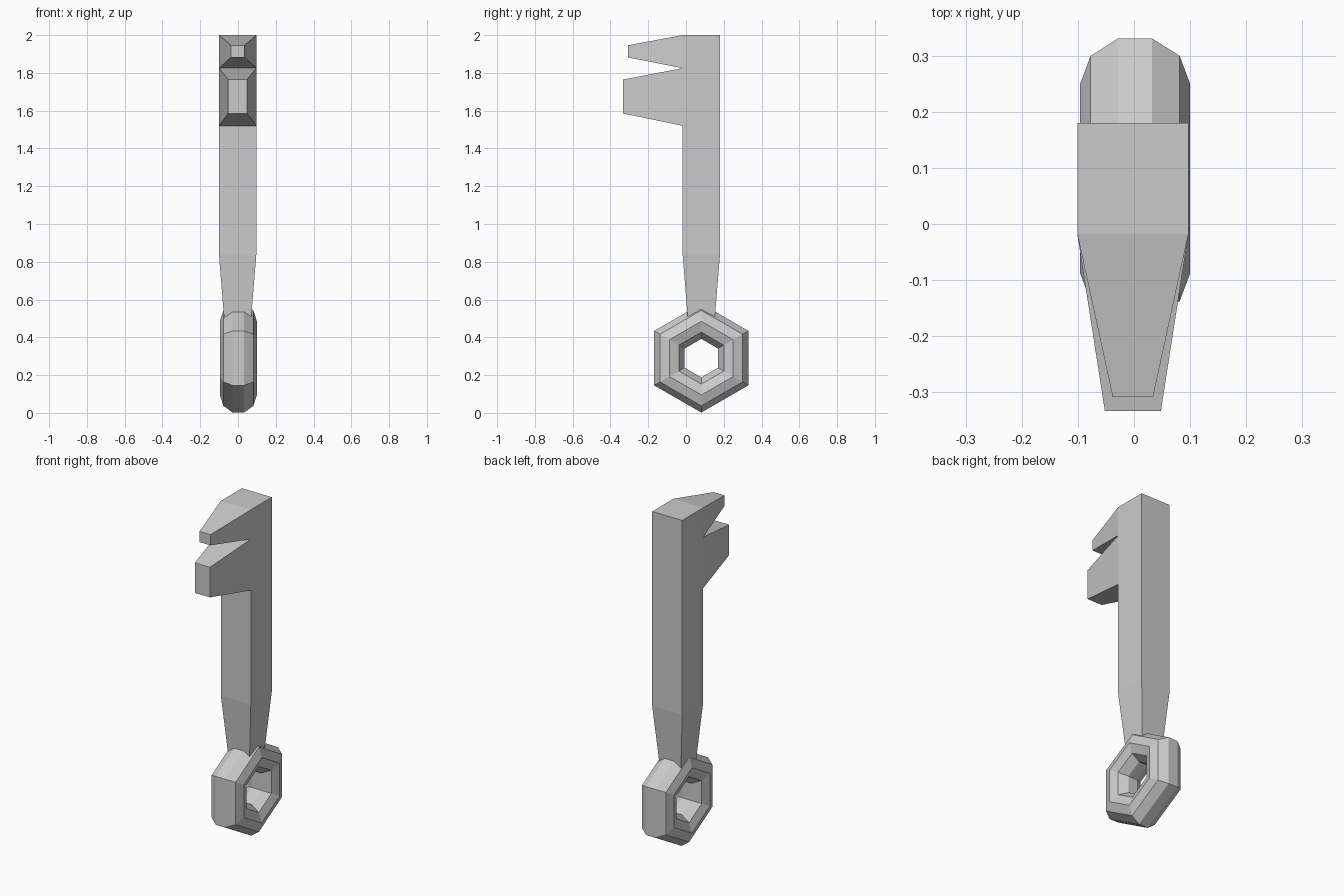
import bpy, bmesh
from math import sin, cos, radians

if "Cube" in bpy.data.objects:
    bpy.data.objects.remove(bpy.data.objects["Cube"])

YC = 0.081  # shared centre line of shaft and ring


def make_object(name, bm):
    bmesh.ops.recalc_face_normals(bm, faces=bm.faces[:])
    mesh = bpy.data.meshes.new(name)
    bm.to_mesh(mesh)
    bm.free()
    obj = bpy.data.objects.new(name, mesh)
    bpy.context.collection.objects.link(obj)
    return obj


def bridge(bm, a, b):
    n = len(a)
    return [bm.faces.new((a[i], a[(i + 1) % n], b[(i + 1) % n], b[i])) for i in range(n)]


# Key shaft: square sections lofted upwards, tapered at the foot
bm = bmesh.new()
SX = -0.002
loops = []
for z, h in ((0.47, 0.069), (0.84, 0.099), (1.52, 0.099), (1.825, 0.099), (2.0, 0.099)):
    loops.append([bm.verts.new((SX + sx * h, YC + sy * h, z))
                  for sx, sy in ((-1, -1), (1, -1), (1, 1), (-1, 1))])
fronts = [bridge(bm, a, b)[0] for a, b in zip(loops, loops[1:])]
bm.faces.new(loops[0])
bm.faces.new(loops[-1])

# Key teeth: the two upper front faces are drawn out to smaller tips
for face, tip_y, z0, z1, half in ((fronts[2], -0.333, 1.585, 1.765, 0.05),
                                  (fronts[3], -0.308, 1.882, 1.946, 0.036)):
    base = list(face.verts)
    mid = face.calc_center_median().z
    tip = [bm.verts.new((SX + (half if v.co.x > SX else -half), tip_y,
                         z1 if v.co.z > mid else z0)) for v in base]
    bm.faces.remove(face)
    bridge(bm, base, tip)
    bm.faces.new(tip)
make_object("key_shaft", bm)

# Key ring: six-sided torus with a ten-sided section, axis along x
bm = bmesh.new()
MAJOR, MINOR, RZ = 0.195, 0.098, 0.29
rings = []
for i in range(6):
    a = radians(90 + 60 * i)
    ring = []
    for j in range(10):
        t = radians(18 + 36 * j)
        r = MAJOR + MINOR * cos(t)
        ring.append(bm.verts.new((0.002 + MINOR * sin(t), YC + r * cos(a), RZ + r * sin(a))))
    rings.append(ring)
for i in range(6):
    bridge(bm, rings[i], rings[(i + 1) % 6])
make_object("key_ring", bm)
